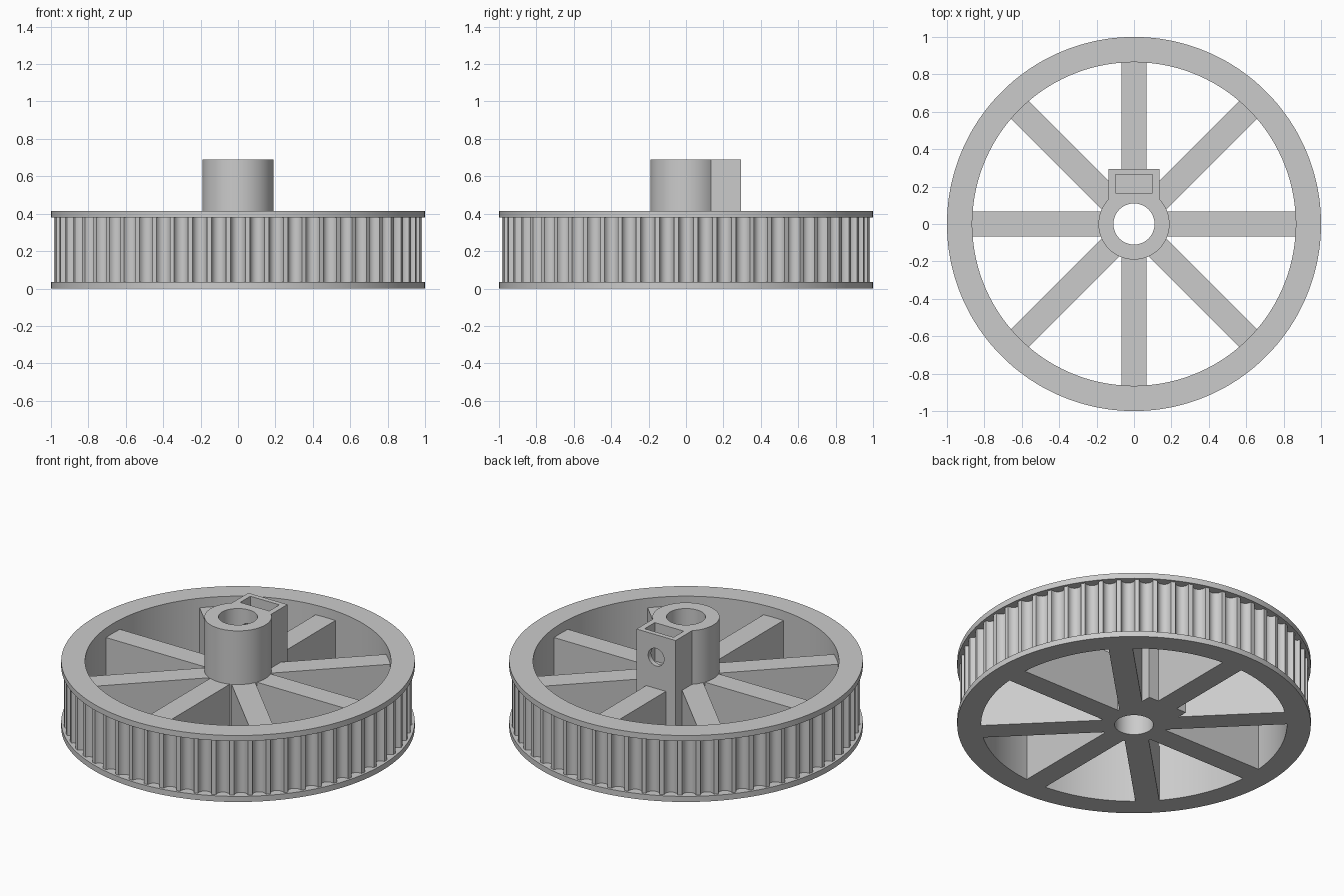
import bpy, bmesh
from math import sin, cos, pi, sqrt, asin, radians
from mathutils import Matrix, Vector

default = bpy.data.objects.get("Cube")
if default:
    bpy.data.objects.remove(default, do_unlink=True)

# Main sizes
TEETH = 60
RIM_IN, BAND_R, FLANGE_R = 0.865, 0.985, 1.0
RIM_H, FLANGE_T, SPOKE_H = 0.415, 0.035, 0.355
HUB_R, BORE_R, HUB_H = 0.19, 0.11, 0.69
BLOCK_X, BLOCK_Y = 0.135, 0.295

grey = bpy.data.materials.new("plain grey")
grey.use_nodes = True
colour = (0.6, 0.6, 0.6, 1)
grey.diffuse_color = colour
grey.node_tree.nodes["Principled BSDF"].inputs["Base Color"].default_value = colour


def add_object(name, bm):
    bmesh.ops.recalc_face_normals(bm, faces=bm.faces)
    mesh = bpy.data.meshes.new(name)
    bm.to_mesh(mesh)
    bm.free()
    mesh.materials.append(grey)
    obj = bpy.data.objects.new(name, mesh)
    bpy.context.collection.objects.link(obj)
    return obj


def add_box(name, lo, hi, turn=0.0):
    bm = bmesh.new()
    lo, hi = Vector(lo), Vector(hi)
    size = Matrix.Diagonal((hi - lo).to_4d())
    place = Matrix.Rotation(turn, 4, "Z") @ Matrix.Translation((lo + hi) / 2)
    bmesh.ops.create_cube(bm, size=1, matrix=place @ size)
    return add_object(name, bm)


def add_cylinder(name, radius, depth, segments, matrix):
    bm = bmesh.new()
    bmesh.ops.create_cone(bm, cap_ends=True, segments=segments, radius1=radius,
                          radius2=radius, depth=depth, matrix=matrix)
    return add_object(name, bm)


def activate(obj):
    bpy.ops.object.select_all(action="DESELECT")
    obj.select_set(True)
    bpy.context.view_layer.objects.active = obj


def cut(obj, cutter):
    cutter.hide_render = True
    mod = obj.modifiers.new("cut", "BOOLEAN")
    mod.operation, mod.solver, mod.object = "DIFFERENCE", "EXACT", cutter
    activate(obj)
    bpy.ops.object.modifier_apply(modifier=mod.name)
    bpy.data.objects.remove(cutter, do_unlink=True)


def smooth(obj):
    activate(obj)
    bpy.ops.object.shade_smooth_by_angle(angle=radians(30))


# Toothed rim: one swept cross-section whose belt band dips into round grooves
bm = bmesh.new()
pitch, steps, groove_depth = 2 * pi / TEETH, 8, 0.04
rings = []
for tooth in range(TEETH):
    for k in range(steps + 1):
        u = -cos(pi * k / steps)
        a = pitch * (tooth + 0.38 * u)
        g = BAND_R - groove_depth * sqrt(max(0, 1 - u * u))
        section = [(RIM_IN, 0), (FLANGE_R, 0), (FLANGE_R, FLANGE_T), (g, FLANGE_T),
                   (g, RIM_H - FLANGE_T), (FLANGE_R, RIM_H - FLANGE_T),
                   (FLANGE_R, RIM_H), (RIM_IN, RIM_H)]
        rings.append([bm.verts.new((r * cos(a), r * sin(a), z)) for r, z in section])
for i, ring in enumerate(rings):
    after = rings[(i + 1) % len(rings)]
    for j in range(len(ring)):
        n = (j + 1) % len(ring)
        bm.faces.new((ring[j], after[j], after[n], ring[n]))
smooth(add_object("toothed_rim", bm))

# Eight spokes
for i in range(8):
    add_box(f"spoke_{i + 1}", (0.15, -0.068, 0), (RIM_IN + 0.005, 0.068, SPOKE_H), i * pi / 4)

# Hub with a clamping block on its back side
bm = bmesh.new()
start = pi - asin(sqrt(HUB_R ** 2 - BLOCK_X ** 2) / HUB_R)
sweep = 3 * pi - 2 * start
outline = [(BLOCK_X, BLOCK_Y), (-BLOCK_X, BLOCK_Y)]
for k in range(49):
    a = start + sweep * k / 48
    outline.append((HUB_R * cos(a), HUB_R * sin(a)))
base = bm.faces.new([bm.verts.new((x, y, 0)) for x, y in outline])
top = bmesh.ops.extrude_face_region(bm, geom=[base])["geom"]
bmesh.ops.translate(bm, vec=(0, 0, HUB_H),
                    verts=[v for v in top if isinstance(v, bmesh.types.BMVert)])
hub = add_object("hub", bm)

# Shaft bore, nut slot and set-screw hole
cut(hub, add_cylinder("bore_cutter", BORE_R, 2, 64, Matrix.Identity(4)))
cut(hub, add_box("slot_cutter", (-0.1, 0.165, 0.45), (0.1, 0.265, 0.8)))
cut(hub, add_cylinder("screw_cutter", 0.055, 0.4, 32,
                      Matrix.Translation((0, 0.2, 0.55)) @ Matrix.Rotation(pi / 2, 4, "X")))
smooth(hub)
